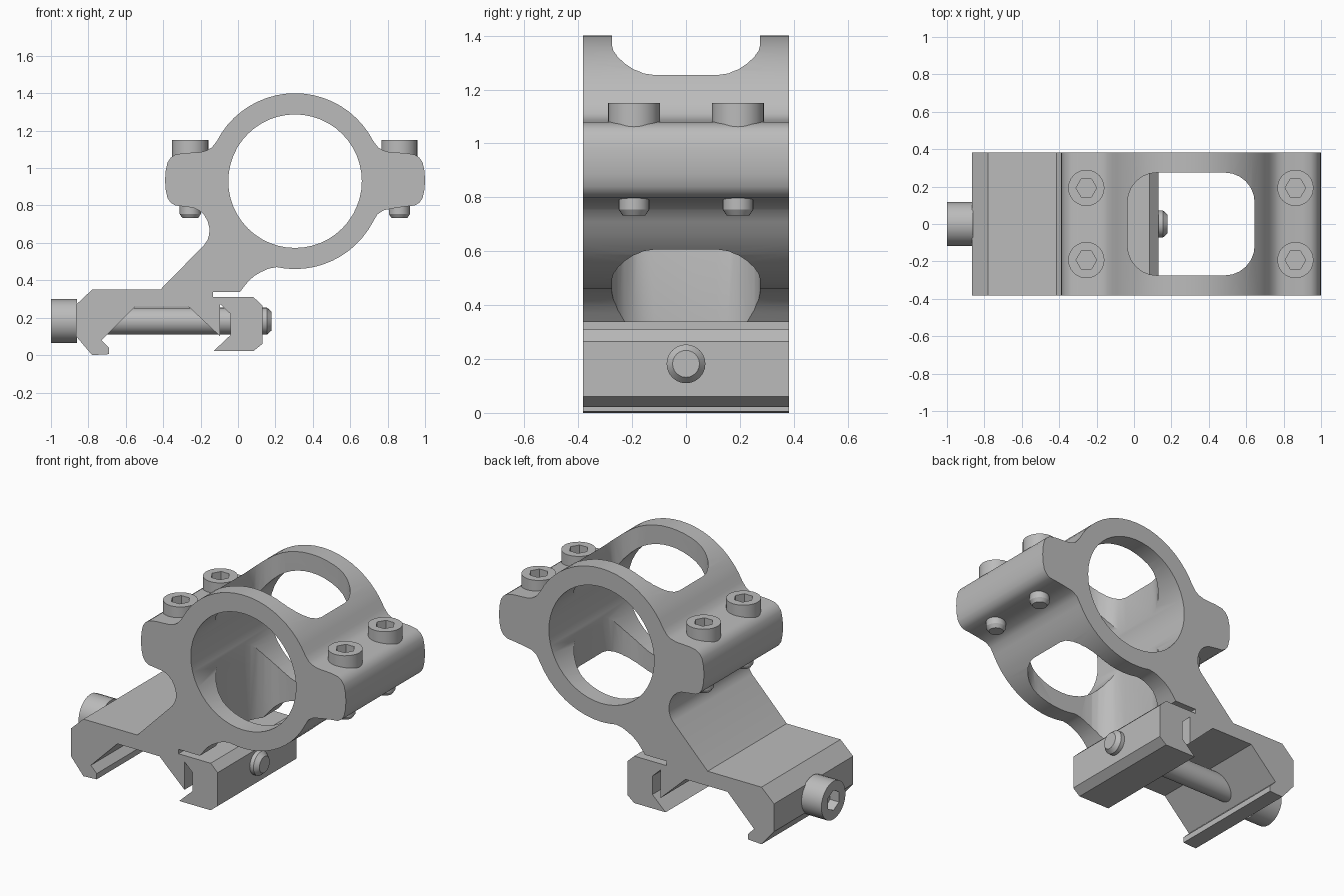
import bpy, bmesh, math
from mathutils import Matrix, Vector

cube = bpy.data.objects.get("Cube")
if cube:
    bpy.data.objects.remove(cube, do_unlink=True)

grey = bpy.data.materials.new("plain_grey")
grey.use_nodes = True
grey.diffuse_color = (0.5, 0.5, 0.5, 1)
grey.node_tree.nodes["Principled BSDF"].inputs["Base Color"].default_value = (0.5, 0.5, 0.5, 1)

HALF = 0.383            # half depth of the mount
CX, CZ = 0.305, 0.93    # ring centre
R_OUT, R_IN = 0.47, 0.357


def finish(name, bm):
    bmesh.ops.recalc_face_normals(bm, faces=bm.faces)
    mesh = bpy.data.meshes.new(name)
    bm.to_mesh(mesh)
    bm.free()
    mesh.materials.append(grey)
    obj = bpy.data.objects.new(name, mesh)
    bpy.context.collection.objects.link(obj)
    return obj


def activate(obj):
    bpy.ops.object.select_all(action='DESELECT')
    obj.select_set(True)
    bpy.context.view_layer.objects.active = obj


def smooth(obj):
    activate(obj)
    bpy.ops.object.shade_smooth_by_angle(angle=math.radians(32))


def prism(name, points, offset):
    """Extrude a closed outline of 3D points along an offset."""
    bm = bmesh.new()
    face = bm.faces.new([bm.verts.new(p) for p in points])
    new = bmesh.ops.extrude_face_region(bm, geom=[face])["geom"]
    bmesh.ops.translate(bm, vec=offset, verts=[g for g in new if isinstance(g, bmesh.types.BMVert)])
    return finish(name, bm)


def side_prism(name, outline, half=HALF):
    return prism(name, [(x, -half, z) for x, z in outline], (0, 2 * half, 0))


def cut(obj, cutter):
    cutter.hide_render = True
    mod = obj.modifiers.new("cut", 'BOOLEAN')
    mod.operation, mod.solver, mod.object = 'DIFFERENCE', 'EXACT', cutter
    activate(obj)
    bpy.ops.object.modifier_apply(modifier=mod.name)
    bpy.data.objects.remove(cutter, do_unlink=True)


def arc(cx, cy, r, start, end, steps):
    angles = [math.radians(start + (end - start) * i / steps) for i in range(steps + 1)]
    return [(cx + r * math.cos(a), cy + r * math.sin(a)) for a in angles]


def lathe(name, rings, matrix, segs=24):
    """Spin (radius, height, is_hex) rings; hex rings form a key socket."""
    bm = bmesh.new()
    loops = []
    for r, h, is_hex in rings:
        loop = []
        for i in range(segs):
            a = math.tau * i / segs
            k = r
            if is_hex:
                k = r * math.cos(math.pi / 6) / math.cos(a % (math.pi / 3) - math.pi / 6)
            loop.append(bm.verts.new((k * math.cos(a), k * math.sin(a), h)))
        loops.append(loop)
    for a, b in zip(loops, loops[1:]):
        for i in range(segs):
            j = (i + 1) % segs
            bm.faces.new((a[i], a[j], b[j], b[i]))
    bm.faces.new(loops[0])
    bm.faces.new(loops[-1])
    bm.transform(matrix)
    obj = finish(name, bm)
    smooth(obj)
    return obj


# Ring body: lug outline is drawn once and mirrored about the ring centre
lug = [(-0.14, 1.11), (-0.165, 1.095), (-0.2, 1.085), (-0.29, 1.08), (-0.335, 1.072), (-0.36, 1.055),
       (-0.377, 1.03), (-0.387, 0.985), (-0.39, 0.935), (-0.387, 0.885), (-0.377, 0.84), (-0.36, 0.815),
       (-0.335, 0.8), (-0.29, 0.795), (-0.235, 0.787)]
right_lug = [(2 * CX - x, z) for x, z in lug] + [(0.78, 0.775), (0.745, 0.752)]
foot = [(0.125, 0.445), (0.09, 0.425), (0.06, 0.4), (0.035, 0.37), (0.01, 0.337),
        (-0.135, 0.337), (-0.135, 0.31), (-0.095, 0.31), (-0.095, 0.1),
        (-0.265, 0.26), (-0.55, 0.26), (-0.73, 0.08), (-0.69, 0.04), (-0.69, 0.005),
        (-0.78, 0), (-0.865, 0.1), (-0.865, 0.27), (-0.78, 0.35), (-0.415, 0.35)]
neck = [(-0.18, 0.59), (-0.163, 0.615), (-0.154, 0.645), (-0.153, 0.68),
        (-0.162, 0.715), (-0.18, 0.748), (-0.205, 0.772)]
outline = (arc(CX, CZ, R_OUT, 153, 27, 20) + right_lug
           + arc(CX, CZ, R_OUT, -28, -102, 12) + [(0.165, 0.463)] + foot + neck + lug[::-1])
body = side_prism("ring_body", outline)

# Round bore
cut(body, side_prism("bore_cutter", arc(CX, CZ, R_IN, 0, 352.5, 47), 1))

# Rounded window running down through the top and bottom of the ring
wx, wy, wr = 0.34, 0.275, 0.16
window = []
for sx, sy, start in ((1, 1, 0), (-1, 1, 90), (-1, -1, 180), (1, -1, 270)):
    window += arc(CX + sx * (wx - wr), sy * (wy - wr), wr, start, start + 90, 6)
cut(body, prism("window_cutter", [(x, y, 0.323) for x, y in window], (0, 0, 2)))
smooth(body)

# Moving clamp jaw
side_prism("clamp_jaw", [(-0.095, 0.31), (0.083, 0.31), (0.13, 0.265), (0.13, 0.06), (0.083, 0.022),
                         (-0.13, 0.022), (-0.04, 0.107), (-0.04, 0.22), (-0.095, 0.272)])

# Cross bolt with socket head, pointing to the left through the jaw
bolt_matrix = Matrix.Translation((0, 0, 0.182)) @ Matrix.Rotation(math.radians(-90), 4, 'Y')
lathe("cross_bolt", [(0.062, 0.94, True), (0.062, 1.0, True), (0.117, 1.0, False), (0.117, 0.86, False),
                     (0.072, 0.86, False), (0.072, -0.155, False), (0.05, -0.18, False)], bolt_matrix)

# Four lug screws
for side, x in (("right", -0.255), ("left", 0.863)):
    for end, y in (("front", -0.193), ("back", 0.193)):
        lathe(f"{side}_{end}_lug_screw",
              [(0.055, 1.1, True), (0.055, 1.15, True), (0.097, 1.15, False), (0.097, 1.05, False),
               (0.057, 1.05, False), (0.057, 0.755, False), (0.042, 0.733, False)],
              Matrix.Translation((x, y, 0)))
